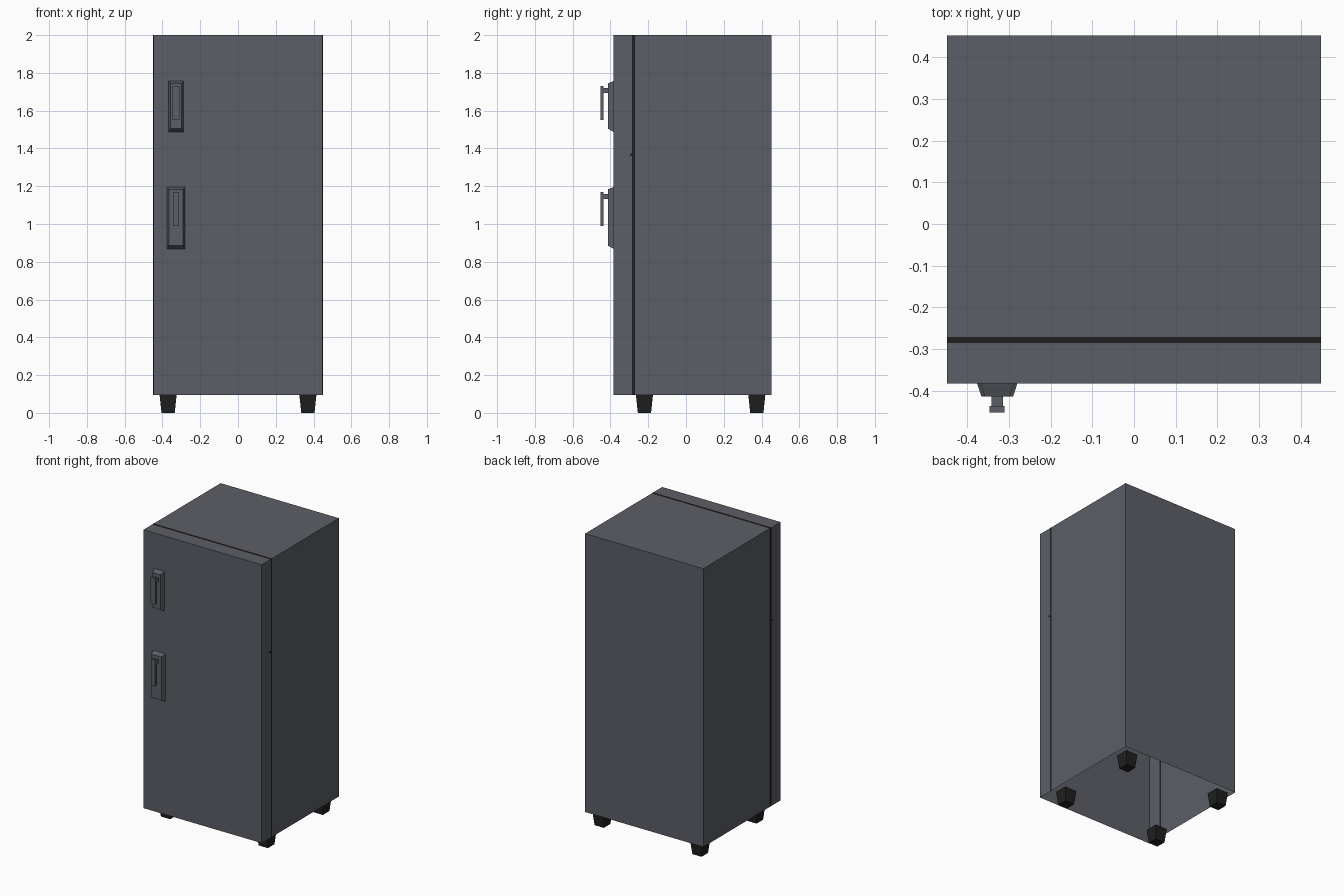
import bpy, bmesh

if "Cube" in bpy.data.objects:
    bpy.data.objects.remove(bpy.data.objects["Cube"])


def material(name, rgb):
    m = bpy.data.materials.new(name)
    m.diffuse_color = (*rgb, 1)
    m.use_nodes = True
    m.node_tree.nodes["Principled BSDF"].inputs["Base Color"].default_value = m.diffuse_color
    return m


GREY = material("slate grey", (0.107, 0.114, 0.136))
BLACK = material("rubber black", (0.014, 0.014, 0.014))


def frustum(name, ring_a, ring_b, mat, open_start=False):
    """Solid between two matching four-point rings."""
    bm = bmesh.new()
    a = [bm.verts.new(p) for p in ring_a]
    b = [bm.verts.new(p) for p in ring_b]
    start = bm.faces.new(a)
    bm.faces.new(b[::-1])
    for i in range(4):
        j = (i + 1) % 4
        bm.faces.new((a[j], a[i], b[i], b[j]))
    bmesh.ops.recalc_face_normals(bm, faces=bm.faces)
    if open_start:
        bmesh.ops.delete(bm, geom=[start], context='FACES_ONLY')
    mesh = bpy.data.meshes.new(name)
    bm.to_mesh(mesh)
    bm.free()
    mesh.materials.append(mat)
    ob = bpy.data.objects.new(name, mesh)
    bpy.context.collection.objects.link(ob)
    return ob


def ring_z(x0, x1, y0, y1, z):
    return [(x0, y0, z), (x1, y0, z), (x1, y1, z), (x0, y1, z)]


def ring_y(x0, x1, z0, z1, y):
    return [(x0, y, z0), (x1, y, z0), (x1, y, z1), (x0, y, z1)]


def box(name, x0, x1, y0, y1, z0, z1, mat, open_start=False):
    return frustum(name, ring_z(x0, x1, y0, y1, z0),
                   ring_z(x0, x1, y0, y1, z1), mat, open_start)


HW, FRONT, BACK, BASE, TOP = 0.448, -0.383, 0.452, 0.095, 2.0

# cabinet shell, open underneath
box("cabinet", -HW, HW, FRONT, BACK, BASE, TOP, GREY, open_start=True)

# door seal: thin dark strips on the sides and top
S0, S1, T = -0.285, -0.271, 0.001
box("seal_top", -HW, HW, S0, S1, TOP - T, TOP + T, BLACK)
for side, s in (("left", -1), ("right", 1)):
    xs = sorted((s * (HW - T), s * (HW + T)))
    box("seal_" + side, *xs, S0, S1, BASE, TOP, BLACK)
    # short mark where the two doors meet
    box("door_split_" + side, *xs, S0 - 0.012, S0, 1.36, 1.372, BLACK)

# tapered feet
for side, x in (("left", -0.37), ("right", 0.37)):
    for end, y in (("front", -0.22), ("back", 0.375)):
        t, b = 0.045, 0.035
        frustum(f"foot_{end}_{side}",
                ring_z(x - b, x + b, y - b, y + b, 0),
                ring_z(x - t, x + t, y - t, y + t, BASE), BLACK)

# handles: bevelled plate, short neck and hanging bar
CX, PLATE, BAR = -0.328, -0.414, -0.438
for name, hw, z0, z1, bw, b0, b1 in (
        ("freezer", 0.040, 1.487, 1.757, 0.018, 1.55, 1.73),
        ("fridge", 0.048, 0.868, 1.196, 0.016, 0.99, 1.17)):
    frustum(name + "_handle_plate",
            ring_y(CX - hw, CX + hw, z0, z1, FRONT),
            ring_y(CX - hw + 0.01, CX + hw - 0.01, z0 + 0.018, z1 - 0.013, PLATE),
            GREY)
    box(name + "_handle_neck", CX - 0.014, CX + 0.014, BAR, PLATE,
        b1 - 0.037, b1 - 0.011, GREY)
    box(name + "_handle_bar", CX - bw, CX + bw, -0.452, BAR + 0.001, b0, b1, GREY)
